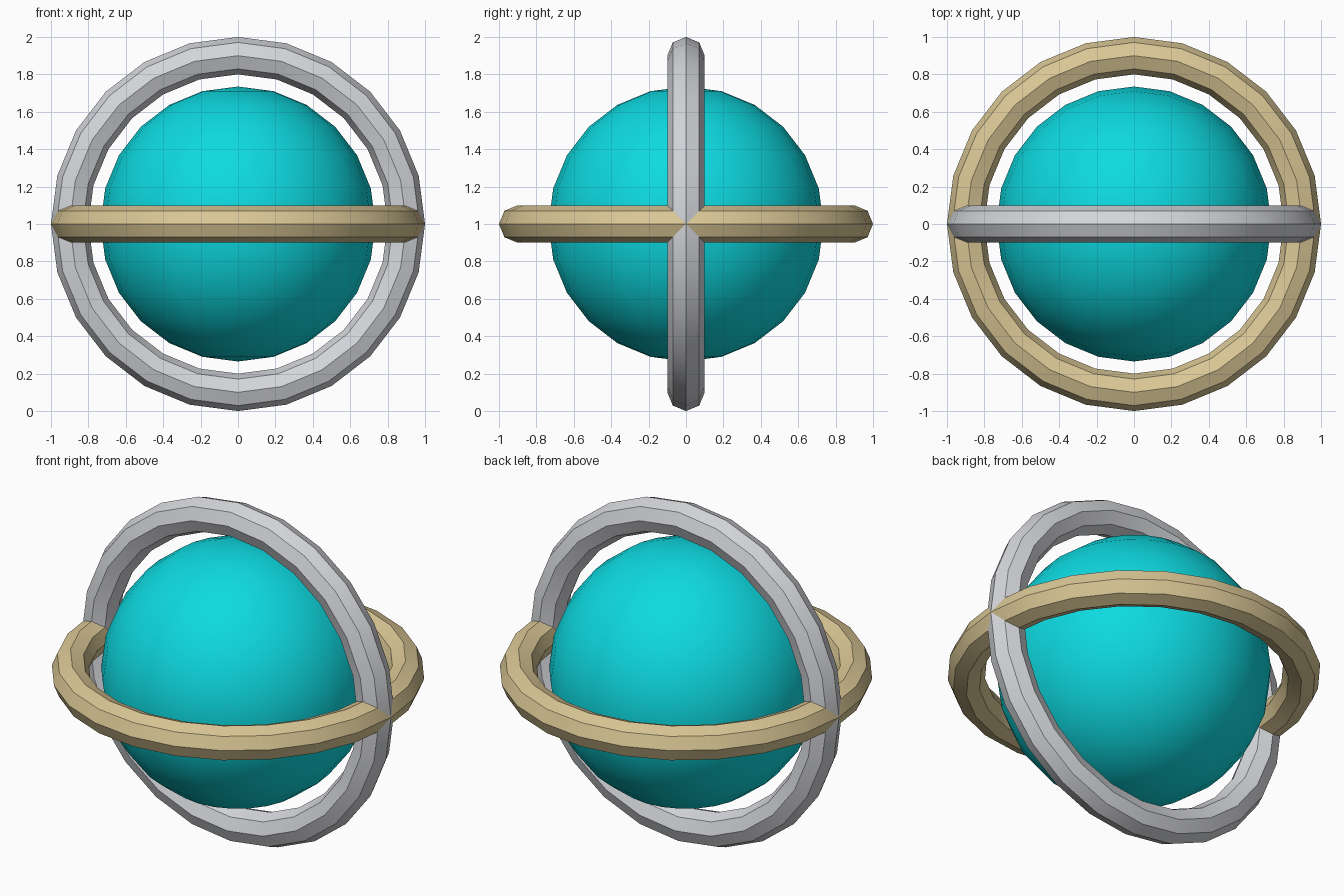
import bpy
from math import pi

cube = bpy.data.objects.get("Cube")
if cube:
    bpy.data.objects.remove(cube, do_unlink=True)


def make_material(name, colour):
    mat = bpy.data.materials.new(name)
    mat.use_nodes = True
    mat.diffuse_color = colour
    mat.node_tree.nodes["Principled BSDF"].inputs["Base Color"].default_value = colour
    return mat


def finish(name, mat):
    obj = bpy.context.object
    obj.name = name
    obj.data.materials.append(mat)
    bpy.ops.object.shade_smooth_by_angle(angle=pi / 6)


def add_ring(name, mat, rotation):
    bpy.ops.mesh.primitive_torus_add(
        major_radius=0.9, minor_radius=0.1, major_segments=24, minor_segments=8,
        location=(0, 0, 1), rotation=rotation)
    finish(name, mat)


teal = make_material("teal", (0.004, 0.7, 0.75, 1))
silver = make_material("silver", (0.66, 0.67, 0.7, 1))
gold = make_material("pale gold", (0.7, 0.57, 0.3, 1))

# Central ball
bpy.ops.mesh.primitive_uv_sphere_add(segments=24, ring_count=12, radius=0.735, location=(0, 0, 1))
finish("core_ball", teal)

# Two crossing rings
add_ring("upright_ring", silver, (pi / 2, 0, 0))
add_ring("level_ring", gold, (0, 0, 0))
